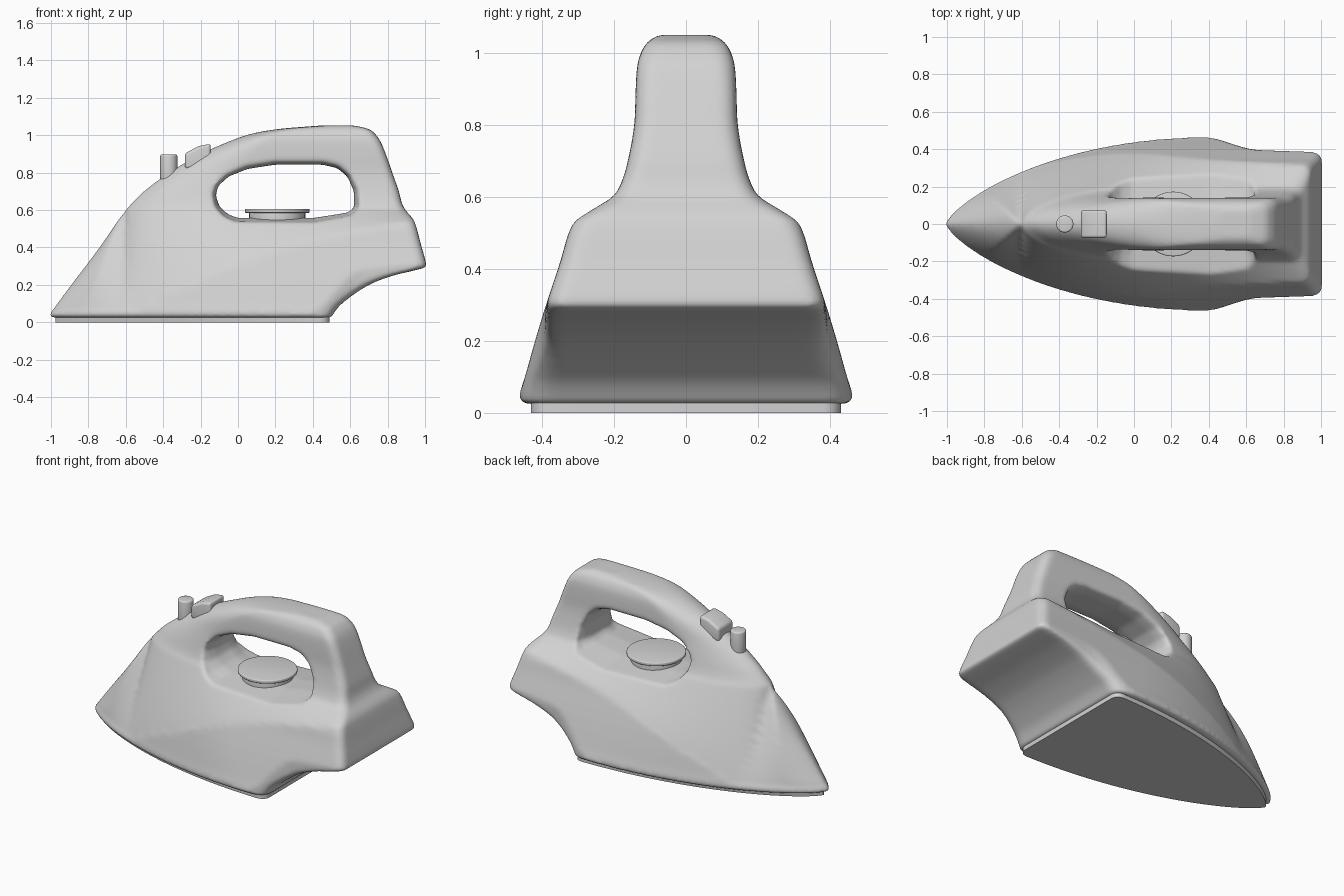
import bpy
import bmesh
import math

cube = bpy.data.objects.get("Cube")
if cube:
    bpy.data.objects.remove(cube, do_unlink=True)

GREY = (0.65, 0.65, 0.65, 1)
grey = bpy.data.materials.new("light grey")
grey.use_nodes = True
grey.diffuse_color = GREY
for node in grey.node_tree.nodes:
    if node.type == 'BSDF_PRINCIPLED':
        node.inputs["Base Color"].default_value = GREY


def activate(obj):
    bpy.ops.object.select_all(action='DESELECT')
    obj.select_set(True)
    bpy.context.view_layer.objects.active = obj


def soften(obj, width, segments=3):
    """Round the edges and smooth the shading."""
    activate(obj)
    bevel = obj.modifiers.new("round", 'BEVEL')
    bevel.width, bevel.segments = width, segments
    bpy.ops.object.modifier_apply(modifier="round")
    bpy.ops.object.shade_smooth_by_angle(angle=math.radians(35))


def loft(rings, name):
    """Skin a stack of closed rings, cap both ends, make a grey object."""
    bm = bmesh.new()
    rows = [[bm.verts.new(p) for p in ring] for ring in rings]
    n = len(rows[0])
    for a, b in zip(rows, rows[1:]):
        for i in range(n):
            j = (i + 1) % n
            bm.faces.new((a[i], a[j], b[j], b[i]))
    bm.faces.new(rows[0])
    bm.faces.new(rows[-1])
    bmesh.ops.recalc_face_normals(bm, faces=bm.faces)
    mesh = bpy.data.meshes.new(name)
    bm.to_mesh(mesh)
    bm.free()
    mesh.materials.append(grey)
    obj = bpy.data.objects.new(name, mesh)
    bpy.context.collection.objects.link(obj)
    return obj


def waist(x):
    """Widest half width allowed towards the rear."""
    t = min(1, max(0, (x - .36) / .32))
    return .466 - .072 * t * t * (3 - 2 * t) - .03 * max(0, x - .68)


def flank(x, z, nose, width):
    """Half width at x, growing from the nose; blunter with height."""
    t = min(1, max(0, (x - nose) / max(.08, 1.45 - 1.3 * z)))
    return width * (1 - (1 - t) ** 2) ** max(.55, .75 - .5 * z)


def shoulder(x, z):
    """Half width of the slope from the rising side crease to the neck."""
    crease = max(.06, .31 + .37 * x - .14 * x * x)
    if z <= crease or z >= .6:
        return 1
    low = flank(x, crease, .72 * crease - 1.03, .478 - .305 * crease)
    neck = flank(x, .6, -.6, .205)
    return low + (neck - low) * ((z - crease) / (.6 - crease)) ** 1.1


def boat_ring(z, nose, rear, width, n=44):
    """Horizontal outline: pointed nose, shaped flanks, rounded rear corners."""
    r = min(0.05, 0.4 * width)
    half = []
    for k in range(1, n + 1):
        x = nose + (rear - nose) * (1 - math.cos(math.pi * k / n)) / 2
        y = min(flank(x, z, nose, width), waist(x), shoulder(x, z))
        d = rear - x
        if d < r:
            y -= r - math.sqrt(max(0, r * r - (r - d) ** 2))
        half.append((x, max(y, .002), z))
    return [(nose, 0, z)] + half + [(x, -y, z) for x, y, z in reversed(half)]


def smooth_rows(rows, steps=4):
    """Cubic interpolation between rows, by their first value."""
    def slope(i, c):
        a, b = rows[max(i - 1, 0)], rows[min(i + 1, len(rows) - 1)]
        return (b[c] - a[c]) / (b[0] - a[0])
    for i in range(len(rows) - 1):
        a, b = rows[i], rows[i + 1]
        h = b[0] - a[0]
        for k in range(steps):
            t = k / steps
            s = t * t * (3 - 2 * t)
            yield [a[0] + h * t] + [
                a[c] + (b[c] - a[c]) * s
                + h * t * (1 - t) * ((1 - t) * slope(i, c) - t * slope(i + 1, c))
                for c in (1, 2, 3)]
    yield rows[-1]


# Body and handle: height, nose x, rear x, half width
levels = [
    (.025, -1.005, .5, .455), (.045, -1.008, .51, .464),
    (.1, -.968, .555, .448), (.2, -.893, .7, .42), (.25, -.855, .83, .405),
    (.28, -.832, .955, .396), (.295, -.82, 1.003, .391),
    (.32, -.801, 1.004, .383), (.42, -.727, .977, .35),
    (.53, -.652, .947, .314), (.56, -.631, .93, .275), (.6, -.601, .895, .205),
    (.64, -.565, .875, .18), (.7, -.505, .86, .162), (.8, -.37, .825, .144),
    (.9, -.2, .79, .14), (.97, -.04, .76, .135), (1.01, .08, .73, .122),
    (1.035, .23, .695, .104), (1.052, .44, .62, .075)]
body = loft([boat_ring(*row) for row in smooth_rows(levels)], "body_and_handle")

# Grip opening: flared to round the grip, floor falling away to the sides
opening = [(-.12, .68), (-.1, .62), (-.055, .578), (0, .557), (.4, .557),
           (.59, .587), (.622, .615), (.62, .7), (.585, .78), (.53, .825),
           (.45, .843), (.2, .843), (.05, .82), (-.05, .78), (-.105, .73)]
rings = []
for y in (-.6, -.32, -.24, -.16, -.12, -.07, .07, .12, .16, .24, .32, .6):
    flare = min(1, max(0, (abs(y) - .07) / .09)) ** 2
    drop = .03 * min(1, max(0, (abs(y) - .07) / .25))
    rings.append([(.25 + (x - .25) * (1 + .06 * flare), y,
                   .557 - drop + (z - .557) * (1 + .1 * flare + 3 * drop))
                  for x, z in opening])
cutter = loft(rings, "opening_cutter")
cutter.hide_render = True

activate(body)
cut = body.modifiers.new("opening", 'BOOLEAN')
cut.operation, cut.solver, cut.object = 'DIFFERENCE', 'EXACT', cutter
remesh = body.modifiers.new("even_skin", 'REMESH')
remesh.mode, remesh.voxel_size, remesh.use_smooth_shade = 'VOXEL', 0.011, True
relax = body.modifiers.new("soft_edges", 'SMOOTH')
relax.factor, relax.iterations = 0.5, 10
for name in ("opening", "even_skin", "soft_edges"):
    bpy.ops.object.modifier_apply(modifier=name)
bpy.data.objects.remove(cutter, do_unlink=True)
bpy.ops.object.shade_smooth()

# Soleplate
plate = loft([boat_ring(z, -.975, .49, .432) for z in (0, .05)], "soleplate")
activate(plate)
bpy.ops.object.shade_smooth_by_angle(angle=math.radians(35))


def disc(name, x, radius, bottom, top, rounding):
    """Upright cylinder on the centre line."""
    bpy.ops.mesh.primitive_cylinder_add(
        vertices=48, radius=radius, depth=top - bottom,
        location=(x, 0, (top + bottom) / 2))
    obj = bpy.context.object
    obj.name = name
    obj.data.materials.append(grey)
    soften(obj, rounding)


# Temperature dial and spray post
disc("dial_stem", .21, .15, .5, .59, .005)
disc("dial", .21, .173, .585, .607, .006)
disc("spray_post", -.37, .046, .7, .897, .01)

# Steam button with a sloping top, sunk into the grip
side = [(-.284, .82), (-.284, .903), (-.21, .942), (-.146, .955), (-.146, .82)]
button = loft([[(x, y, z) for x, z in side] for y in (-.075, .075)],
              "steam_button")
soften(button, .016, 4)
